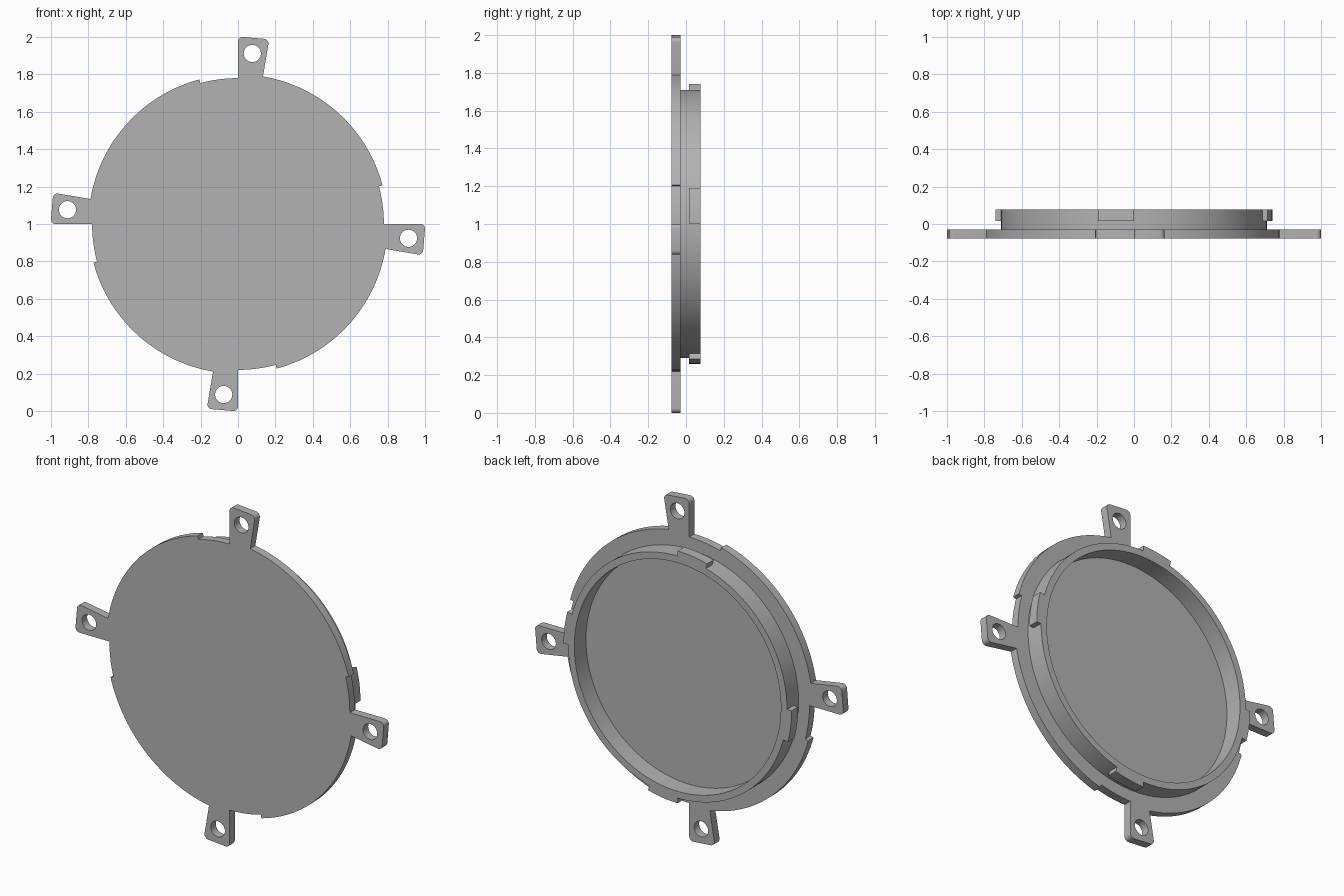
import bpy, bmesh
from math import cos, sin, pi, radians

cube = bpy.data.objects.get("Cube")
if cube:
    bpy.data.objects.remove(cube, do_unlink=True)

grey = bpy.data.materials.new("plain_grey")
grey.use_nodes = True
grey.diffuse_color = (0.45, 0.45, 0.45, 1)
grey.node_tree.nodes["Principled BSDF"].inputs["Base Color"].default_value = (0.45, 0.45, 0.45, 1)

DISC_R, NOTCH_R, TAB_R = 0.80, 0.78, 1.0
RING_OUT, RING_IN, CLIP_R = 0.71, 0.67, 0.74
TAB, NOTCH = radians(9.6), radians(15)
FRONT, FLOOR, CLIP_Y, BACK = -0.078, -0.03, 0.017, 0.078
QUARTERS = [i * pi / 2 for i in range(4)]


def arc(r, a0, a1, n, cx=0, cy=0):
    return [(cx + r * cos(a0 + (a1 - a0) * i / n), cy + r * sin(a0 + (a1 - a0) * i / n))
            for i in range(n + 1)]


def circle(r, n, cx=0, cy=0):
    return arc(r, 0, 2 * pi, n, cx, cy)[:-1]


def slab(name, loops, y0, y1):
    """Fill closed outlines (inner ones become holes) and extrude along y."""
    curve = bpy.data.curves.new(name, "CURVE")
    curve.dimensions = "2D"
    curve.fill_mode = "BOTH"
    curve.extrude = (y1 - y0) / 2
    for loop in loops:
        spline = curve.splines.new("POLY")
        spline.points.add(len(loop) - 1)
        for p, (x, y) in zip(spline.points, loop):
            p.co = (x, y, 0, 1)
        spline.use_cyclic_u = True
    obj = bpy.data.objects.new(name, curve)
    bpy.context.collection.objects.link(obj)
    obj.rotation_euler = (pi / 2, 0, 0)
    obj.location = (0, (y0 + y1) / 2, 1)
    bpy.ops.object.select_all(action="DESELECT")
    obj.select_set(True)
    bpy.context.view_layer.objects.active = obj
    bpy.ops.object.convert(target="MESH")
    obj = bpy.context.object
    bm = bmesh.new()
    bm.from_mesh(obj.data)
    bmesh.ops.remove_doubles(bm, verts=bm.verts, dist=0.0002)
    bmesh.ops.recalc_face_normals(bm, faces=bm.faces)
    bm.to_mesh(obj.data)
    bm.free()
    obj.data.materials.clear()
    obj.data.materials.append(grey)
    bpy.ops.object.shade_smooth_by_angle(angle=radians(30))
    return obj


# Cover plate: disc with four drilled tabs, each followed by a shallow notch
outline, holes = [], []
C = 0.025
for q in QUARTERS:
    inset = C / (TAB_R - C)
    lo, hi = q - TAB + inset, q - inset
    outline.append((DISC_R * cos(q - TAB), DISC_R * sin(q - TAB)))
    outline += arc(C, lo - pi / 2, lo, 6, (TAB_R - C) * cos(lo), (TAB_R - C) * sin(lo))
    outline += arc(C, hi, hi + pi / 2, 6, (TAB_R - C) * cos(hi), (TAB_R - C) * sin(hi))
    outline += arc(NOTCH_R, q, q + NOTCH, 8)
    outline += arc(DISC_R, q + NOTCH, q + pi / 2 - TAB, 32)[:-1]
    mid = q - TAB / 2
    holes.append(circle(0.046, 32, 0.915 * cos(mid), 0.915 * sin(mid)))
slab("cover_plate", [outline] + holes, FRONT, FLOOR)

# Raised rim on the back
slab("back_rim", [circle(RING_OUT, 144), circle(RING_IN, 144)], FLOOR, BACK)

# Bayonet clips around the rim
for i, q in enumerate(QUARTERS):
    sector = arc(CLIP_R, q, q + NOTCH, 6) + arc(RING_OUT, q + NOTCH, q, 6)
    slab(f"clip_{i + 1}", [sector], CLIP_Y, BACK)
